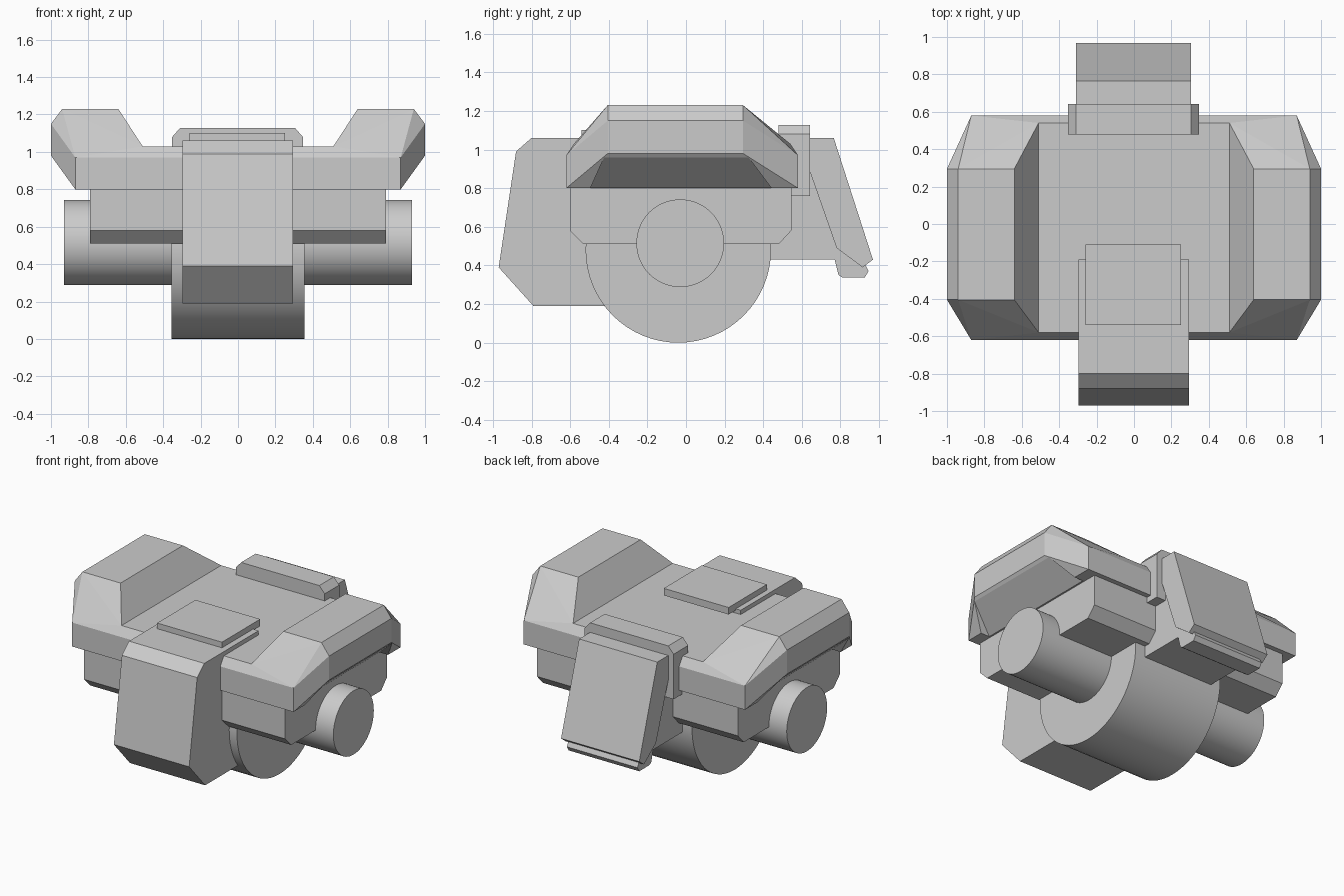
import bpy, bmesh, math
from mathutils import Matrix

cube = bpy.data.objects.get("Cube")
if cube:
    bpy.data.objects.remove(cube, do_unlink=True)

grey = bpy.data.materials.new("light grey")
grey.use_nodes = True
colour = (0.6, 0.6, 0.6, 1)
grey.diffuse_color = colour
grey.node_tree.nodes["Principled BSDF"].inputs["Base Color"].default_value = colour


def finish(name, bm):
    bmesh.ops.recalc_face_normals(bm, faces=bm.faces)
    mesh = bpy.data.meshes.new(name)
    bm.to_mesh(mesh)
    bm.free()
    obj = bpy.data.objects.new(name, mesh)
    bpy.context.collection.objects.link(obj)
    mesh.materials.append(grey)
    return obj


def prism(name, points, lo, hi, axis="x"):
    """Extrude a (y, z) profile along x, or an (x, z) profile along y."""
    bm = bmesh.new()
    place = (lambda p: (lo, *p)) if axis == "x" else (lambda p: (p[0], lo, p[1]))
    face = bm.faces.new([bm.verts.new(place(p)) for p in points])
    new = bmesh.ops.extrude_face_region(bm, geom=[face])["geom"]
    step = (hi - lo, 0, 0) if axis == "x" else (0, hi - lo, 0)
    bmesh.ops.translate(bm, vec=step, verts=[v for v in new if isinstance(v, bmesh.types.BMVert)])
    return finish(name, bm)


def box(name, x, y, z):
    return prism(name, [(y[0], z[0]), (y[1], z[0]), (y[1], z[1]), (y[0], z[1])], *x)


def hull(name, points):
    bm = bmesh.new()
    for p in points:
        bm.verts.new(p)
    bmesh.ops.convex_hull(bm, input=bm.verts)
    bmesh.ops.dissolve_limit(bm, angle_limit=0.02, verts=bm.verts, edges=bm.edges)
    return finish(name, bm)


def cylinder(name, radius, half, y, z):
    bm = bmesh.new()
    bmesh.ops.create_cone(bm, cap_ends=True, segments=64, radius1=radius, radius2=radius,
                          depth=2 * half, matrix=Matrix.Translation((0, y, z))
                          @ Matrix.Rotation(math.pi / 2, 4, "Y"))
    obj = finish(name, bm)
    bpy.ops.object.select_all(action="DESELECT")
    obj.select_set(True)
    bpy.context.view_layer.objects.active = obj
    bpy.ops.object.shade_smooth_by_angle(angle=math.radians(35))


# Upper deck between the two raised side pods
prism("upper_deck", [(-.62, .8), (.58, .8), (.58, .97), (.54, 1.03), (-.58, 1.03), (-.62, .97)],
      -.51, .51)

# Raised side pods, each with a sloping recess under its outer edge
for side, s in (("left", 1), ("right", -1)):
    points = []
    for end, mid, crest in ((-.62, -.405, -.58), (.58, .295, .54)):
        points += [(s * x, end, z) for x in (.51, .87) for z in (.8, .97)]
        points += [(s * x, mid, z) for x, z in ((1, .98), (1, 1.15), (.94, 1.23), (.64, 1.23))]
        points.append((s * .51, crest, 1.03))
    pod = hull(side + "_pod", points)
    cut = []
    for low, high in ((-.5, -.41), (.45, .3)):
        cut += [(s * .79, low, .79), (s * 1.02, low, .79), (s * 1.02, high, .99)]
    cutter = hull(side + "_recess_cutter", cut)
    cutter.hide_render = True
    cutter.hide_viewport = True
    cutter.display_type = "WIRE"
    mod = pod.modifiers.new("recess", "BOOLEAN")
    mod.operation = "DIFFERENCE"
    mod.solver = "EXACT"
    mod.object = cutter

# Lower body, central drum and side axle
prism("lower_body", [(-.6, .82), (-.6, .58), (-.53, .51), (.48, .51), (.545, .58), (.545, .82)],
      -.79, .79)
cylinder("central_drum", .48, .355, -.04, .48)
cylinder("side_axle", .227, .93, -.03, .515)

# Front flap and the hatch on top of it
prism("front_flap", [(-.97, .39), (-.88, .99), (-.8, 1.06), (-.19, 1.06), (-.19, .19), (-.79, .19)],
      -.297, .295)
box("top_hatch", (-.258, .252), (-.54, -.11), (1.05, 1.1))

# Rear bracket with bevelled shoulders
prism("rear_bracket", [(-.352, .76), (.347, .76), (.347, 1.08), (.305, 1.128),
                       (-.31, 1.128), (-.352, 1.08)], .478, .642, "y")

# Rear flap, its core and bottom lip
prism("rear_flap", [(.6, 1.06), (.765, 1.06), (.968, .43), (.915, .39), (.78, .49), (.64, .89),
                    (.6, .89)], -.31, .305)
prism("rear_core", [(.4, .43), (.77, .43), (.79, .35), (.81, .337), (.925, .337), (.945, .37),
                    (.92, .42), (.72, 1.0), (.4, 1.0)], -.28, .275)
